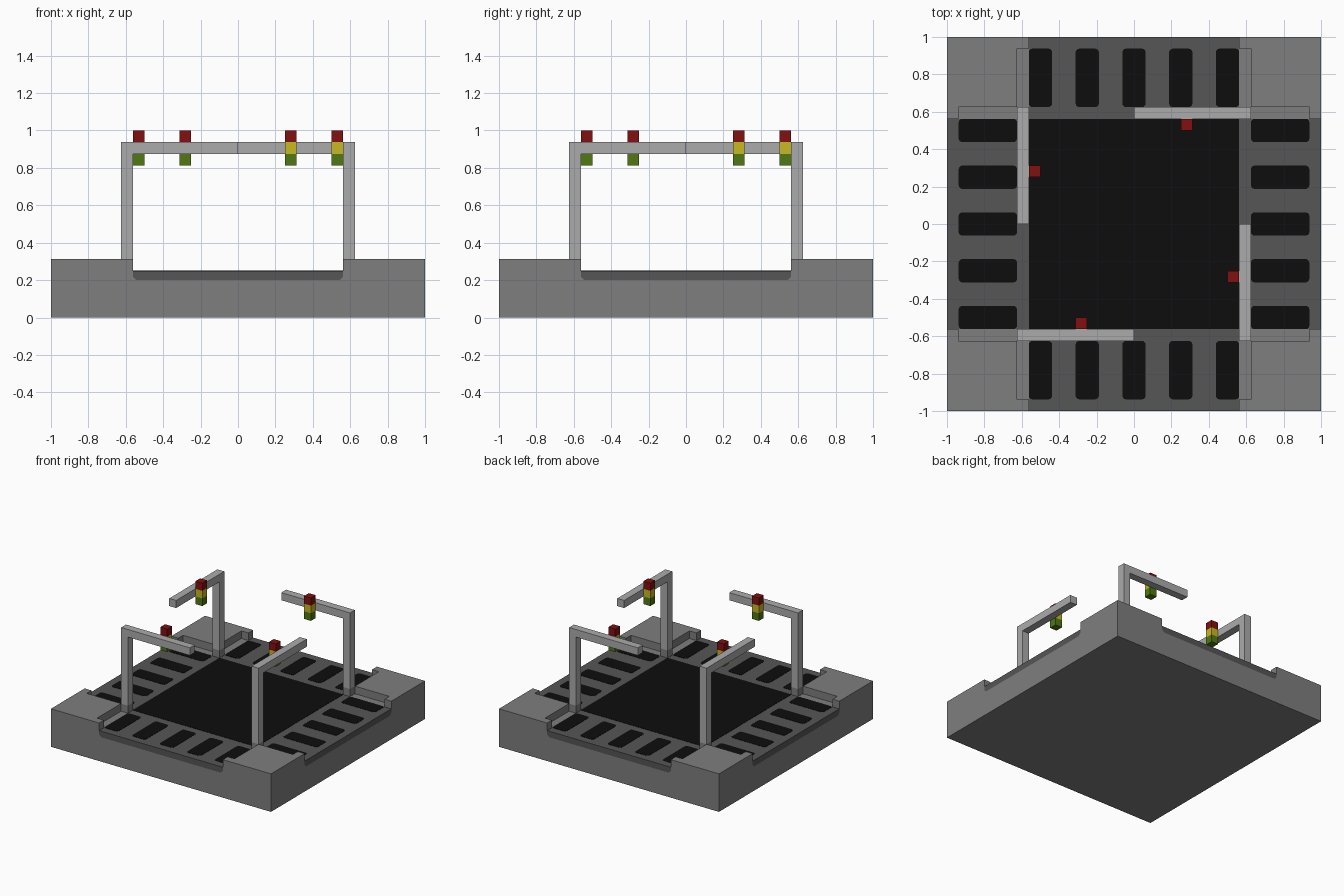
import bpy, bmesh, math
from mathutils import Matrix

if "Cube" in bpy.data.objects:
    bpy.data.objects.remove(bpy.data.objects["Cube"], do_unlink=True)


def material(name, rgb):
    m = bpy.data.materials.new(name)
    m.use_nodes = True
    m.diffuse_color = (*rgb, 1)
    m.node_tree.nodes["Principled BSDF"].inputs["Base Color"].default_value = (*rgb, 1)
    return m


CONCRETE = material("concrete grey", (0.21, 0.21, 0.21))
STEEL = material("light steel", (0.41, 0.41, 0.41))
ASPHALT = material("asphalt grey", (0.092, 0.092, 0.092))
BLACK = material("black", (0.004, 0.004, 0.004))
RED = material("signal red", (0.22, 0.005, 0.005))
YELLOW = material("signal yellow", (0.58, 0.48, 0.018))
GREEN = material("signal green", (0.08, 0.19, 0.006))

EDGE = 0.5625      # half width of the road
POLE = 0.0625      # pole and lamp thickness
TOP = 0.3125       # pavement height
ROAD = 0.25        # road surface height
BED = 0.2          # underside of the road


def finish(name, bm, mat, turn=0):
    """Turn the mesh by quarter turns about z and make an object."""
    bmesh.ops.rotate(bm, verts=bm.verts, matrix=Matrix.Rotation(turn * math.pi / 2, 3, 'Z'))
    bmesh.ops.recalc_face_normals(bm, faces=bm.faces)
    me = bpy.data.meshes.new(name)
    bm.to_mesh(me)
    bm.free()
    me.materials.append(mat)
    ob = bpy.data.objects.new(name, me)
    bpy.context.collection.objects.link(ob)
    return ob


def box(name, lo, hi, mat, turn=0, corner=0):
    bm = bmesh.new()
    bmesh.ops.create_cube(bm, size=1)
    for v in bm.verts:
        v.co = [(a + b) / 2 + c * (b - a) for a, b, c in zip(lo, hi, v.co)]
    if corner:  # round the upright edges
        upright = [e for e in bm.edges
                   if abs(e.verts[0].co.z - e.verts[1].co.z) > 1e-6
                   and (e.verts[0].co.xy - e.verts[1].co.xy).length < 1e-6]
        bmesh.ops.bevel(bm, geom=upright, offset=corner, segments=3,
                        profile=0.5, affect='EDGES')
    return finish(name, bm, mat, turn)


def road_bar(name, y0, y1, top, mat, turn=0):
    """Bar along y with chamfered lower edges."""
    c = 0.02
    half = [(EDGE - c, BED), (EDGE, BED + c), (EDGE, top)]
    profile = half + [(-x, z) for x, z in reversed(half)]
    bm = bmesh.new()
    face = bm.faces.new([bm.verts.new((x, y0, z)) for x, z in profile])
    out = bmesh.ops.extrude_face_region(bm, geom=[face])
    moved = [g for g in out["geom"] if isinstance(g, bmesh.types.BMVert)]
    bmesh.ops.translate(bm, verts=moved, vec=(0, y1 - y0, 0))
    return finish(name, bm, mat, turn)


# Base block with the road channels and kerb drops cut out
base = box("base_block", (-1, -1, 0), (1, 1, TOP), CONCRETE)
cutters = [road_bar("channel_cutter", -1.1, 1.1, 0.5, CONCRETE, t) for t in (0, 1)]
for t in range(4):
    for s in (-1, 1):
        x0, x1 = sorted((s * (EDGE - 0.02), s * (EDGE + POLE)))
        cutters.append(box("kerb_drop_cutter", (x0, -0.9375, ROAD), (x1, -EDGE - POLE, 0.5),
                           CONCRETE, t))
bpy.context.view_layer.objects.active = base
for c in cutters:
    mod = base.modifiers.new("cut", 'BOOLEAN')
    mod.operation = 'DIFFERENCE'
    mod.solver = 'EXACT'
    mod.object = c
    bpy.ops.object.modifier_apply(modifier=mod.name)
    bpy.data.objects.remove(c, do_unlink=True)

# Crossing roads
road_bar("main_road", -1, 1, ROAD, ASPHALT)
for t in (1, 3):
    road_bar("side_road", -1, -EDGE + 0.03, ROAD, ASPHALT, t)
box("junction_square", (-EDGE, -EDGE, ROAD - 0.004), (EDGE, EDGE, ROAD + 0.002), BLACK)

# Each side: crossing stripes, a pole with its arm, and a signal
for t in range(4):
    for i in range(-2, 3):
        x = i * 0.25
        box("crossing_stripe", (x - 0.0625, -0.9375, ROAD - 0.004),
            (x + 0.0625, -0.625, ROAD + 0.002), BLACK, t, corner=0.02)
    a, b = -EDGE - POLE, -EDGE
    box("signal_pole", (a, a, TOP), (b, b, 0.9375), STEEL, t)
    box("signal_arm", (b, a, 0.875), (0, b, 0.9375), STEEL, t)
    for k, (name, mat) in enumerate((("green_lamp", GREEN), ("yellow_lamp", YELLOW),
                                     ("red_lamp", RED))):
        z = 0.8125 + k * POLE
        box(name, (-0.3125, b, z), (-0.25, b + POLE, z + POLE), mat, t)
